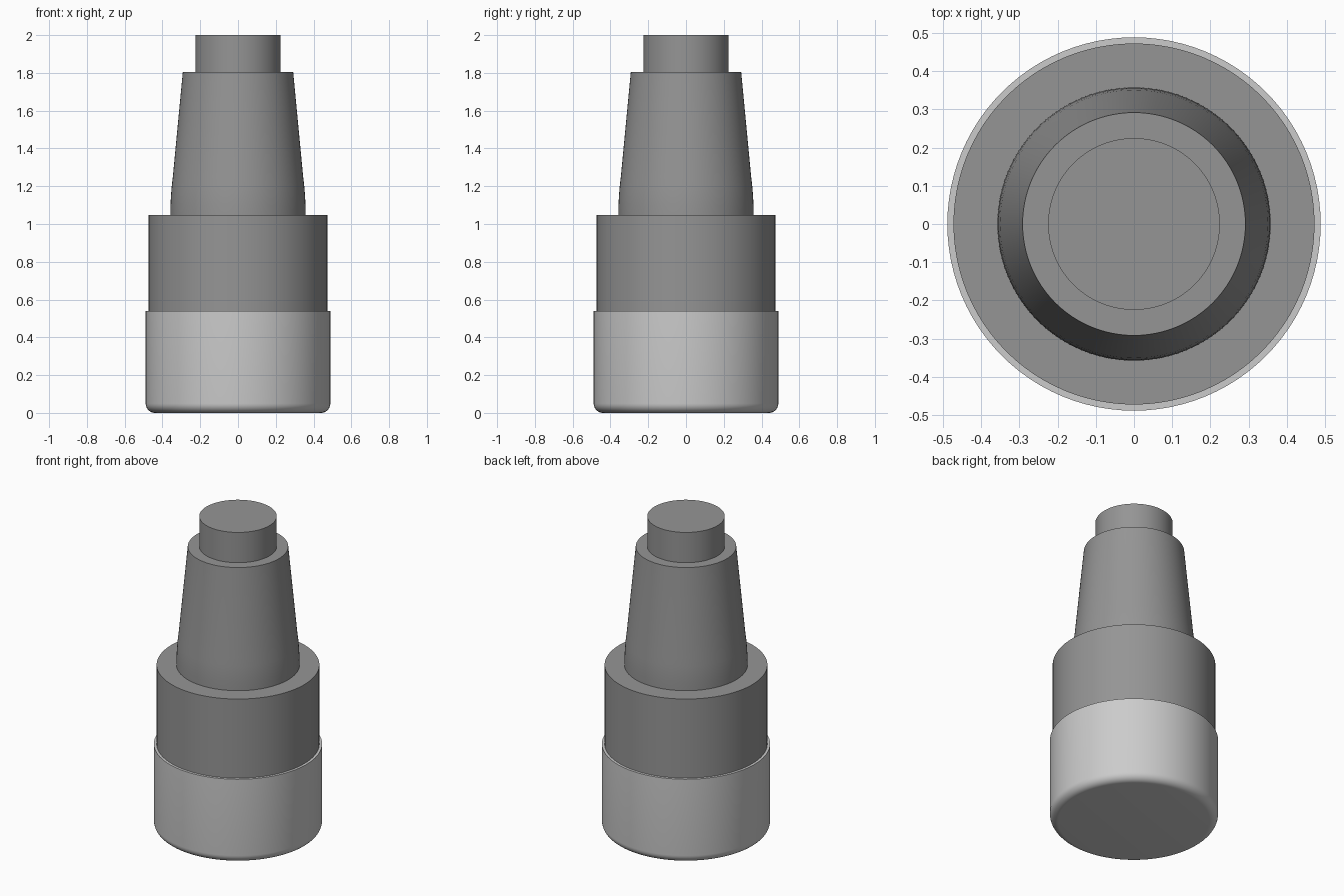
import bpy, bmesh, math

if "Cube" in bpy.data.objects:
    bpy.data.objects.remove(bpy.data.objects["Cube"])

SEGMENTS = 96


def lathe(name, profile, color=None):
    """Spin an (r, z) profile around z; the two end rings become flat caps."""
    bm = bmesh.new()
    rings = []
    for r, z in profile:
        rings.append([bm.verts.new((r * math.cos(a), r * math.sin(a), z))
                      for a in (2 * math.pi * i / SEGMENTS for i in range(SEGMENTS))])
    for low, high in zip(rings, rings[1:]):
        for i in range(SEGMENTS):
            j = (i + 1) % SEGMENTS
            bm.faces.new((low[i], low[j], high[j], high[i]))
    bm.faces.new(rings[0][::-1])
    bm.faces.new(rings[-1])
    mesh = bpy.data.meshes.new(name)
    bm.to_mesh(mesh)
    bm.free()
    obj = bpy.data.objects.new(name, mesh)
    bpy.context.collection.objects.link(obj)
    if color:
        mat = bpy.data.materials.get("dark_grey") or bpy.data.materials.new("dark_grey")
        mat.diffuse_color = color
        mat.use_nodes = True
        mat.node_tree.nodes["Principled BSDF"].inputs["Base Color"].default_value = mat.diffuse_color
        mesh.materials.append(mat)
    bpy.ops.object.select_all(action='DESELECT')
    obj.select_set(True)
    bpy.context.view_layer.objects.active = obj
    bpy.ops.object.shade_smooth_by_angle(angle=math.radians(35))
    return obj


DARK = (0.3, 0.3, 0.3, 1)

# Light base cup with a rounded bottom edge
R, FILLET = 0.489, 0.05
arc = [math.pi / 2 * k / 8 for k in range(9)]
lathe("base_cup", [(R - FILLET + FILLET * math.sin(a), FILLET - FILLET * math.cos(a))
                   for a in arc] + [(R, 0.54)])

# Wide dark collar
lathe("collar", [(0.473, 0.54), (0.473, 1.047)], DARK)

# Tapered neck, easing to vertical at its foot
lathe("tapered_neck", [(0.358, 1.047), (0.3575, 1.10), (0.355, 1.15),
                       (0.351, 1.20), (0.345, 1.25), (0.292, 1.806)], DARK)

# Cylindrical tip
lathe("tip", [(0.225, 1.806), (0.225, 2.0)], DARK)
